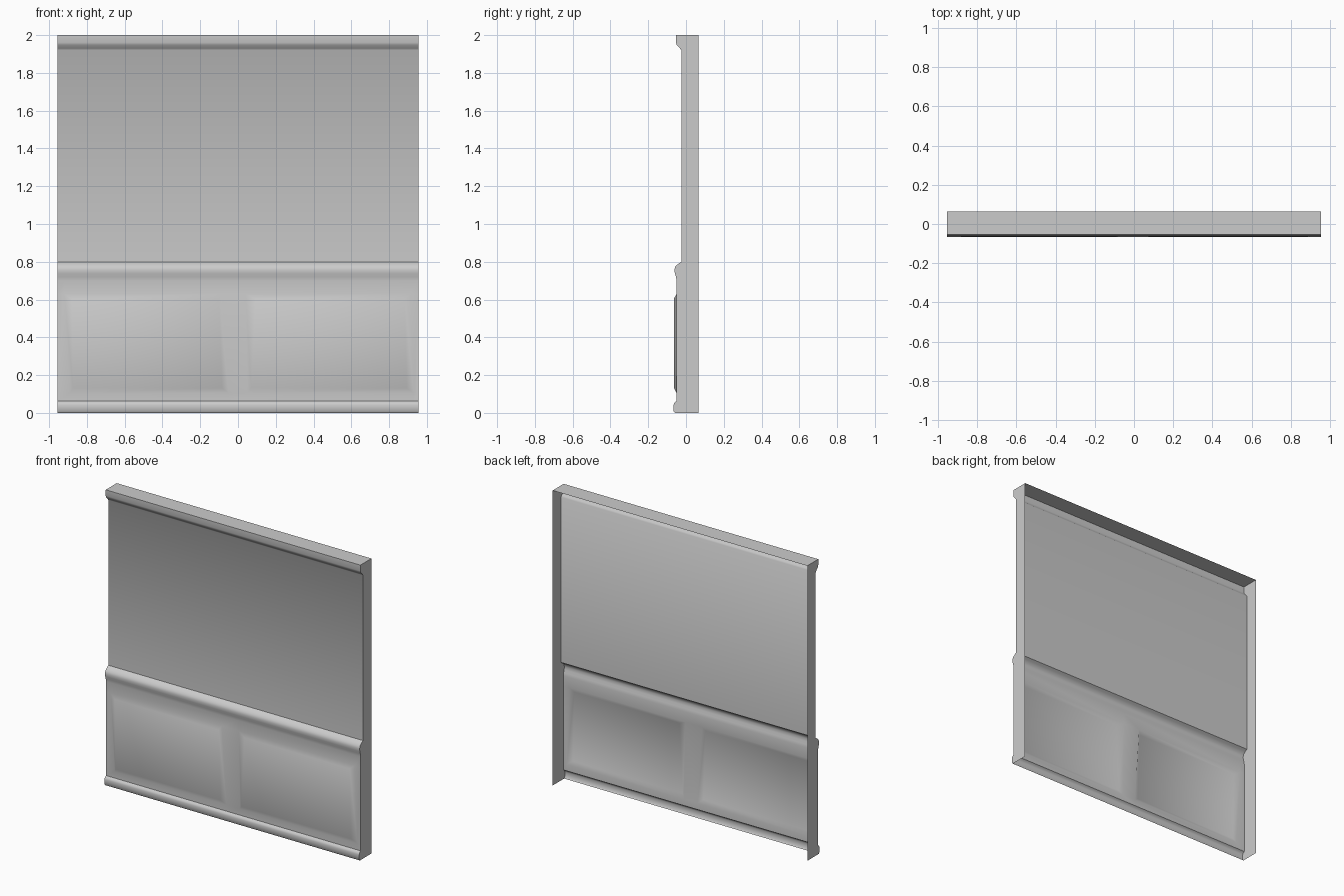
import bpy, bmesh, math

if "Cube" in bpy.data.objects:
    bpy.data.objects.remove(bpy.data.objects["Cube"])

HALF = 0.955
BACK = 0.065

# Side profile (y, z) from the foot up to the back edge of the top
PROFILE = [(-0.058, 0.0), (-0.065, 0.008), (-0.066, 0.042), (-0.062, 0.054), (-0.05, 0.062),
           (-0.05, 0.105), (-0.05, 0.63), (-0.05, 0.70), (-0.053, 0.72), (-0.059, 0.738),
           (-0.061, 0.757), (-0.057, 0.775), (-0.04, 0.79), (-0.025, 0.80),
           (-0.025, 1.92), (-0.032, 1.93), (-0.049, 1.948), (-0.053, 1.96),
           (-0.053, 2.0), (BACK, 2.0)]
PANEL_ROW = 5

# Panel edges in x: outer frame and raised field, at the bottom and the top
OUTER_LOW = [-0.89, -0.05, 0.05, 0.93]
OUTER_HIGH = [-0.92, -0.085, 0.04, 0.91]
INNER_LOW = [-0.873, -0.085, 0.07, 0.893]
INNER_HIGH = [-0.88, -0.10, 0.093, 0.882]


def finish(name, bm):
    mesh = bpy.data.meshes.new(name)
    bm.to_mesh(mesh)
    bm.free()
    obj = bpy.data.objects.new(name, mesh)
    bpy.context.collection.objects.link(obj)
    bpy.ops.object.select_all(action='DESELECT')
    obj.select_set(True)
    bpy.context.view_layer.objects.active = obj
    bpy.ops.object.shade_smooth_by_angle(angle=math.radians(42))
    return obj


# Wall face: open sheet swept along x, with two raised panels in the wainscot
bm = bmesh.new()
rows = []
for i, (y, z) in enumerate(PROFILE):
    cols = OUTER_LOW if i <= PANEL_ROW else OUTER_HIGH
    rows.append([bm.verts.new((x, y, z)) for x in [-HALF, *cols, HALF]])
for i in range(len(rows) - 1):
    for j in range(5):
        corners = [rows[i][j], rows[i][j + 1], rows[i + 1][j + 1], rows[i + 1][j]]
        if i == PANEL_ROW and j in (1, 3):
            a, b = j - 1, j
            field = [bm.verts.new((x, -0.064, z)) for x, z in
                     ((INNER_LOW[a], 0.132), (INNER_LOW[b], 0.132),
                      (INNER_HIGH[b], 0.604), (INNER_HIGH[a], 0.604))]
            bm.faces.new(field)
            for k in range(4):
                n = (k + 1) % 4
                bm.faces.new([corners[k], corners[n], field[n], field[k]])
        else:
            bm.faces.new(corners)
finish("wall_face", bm)

# End caps: flat sides following the moulding profile; back and foot stay open
for name, side in (("left_end", -1), ("right_end", 1)):
    bm = bmesh.new()
    outline = PROFILE + [(BACK, 0.0)]
    face = bm.faces.new([bm.verts.new((side * HALF, y, z)) for y, z in outline])
    face.normal_update()
    if face.normal.x * side < 0:
        face.normal_flip()
    bmesh.ops.triangulate(bm, faces=[face])
    finish(name, bm)
